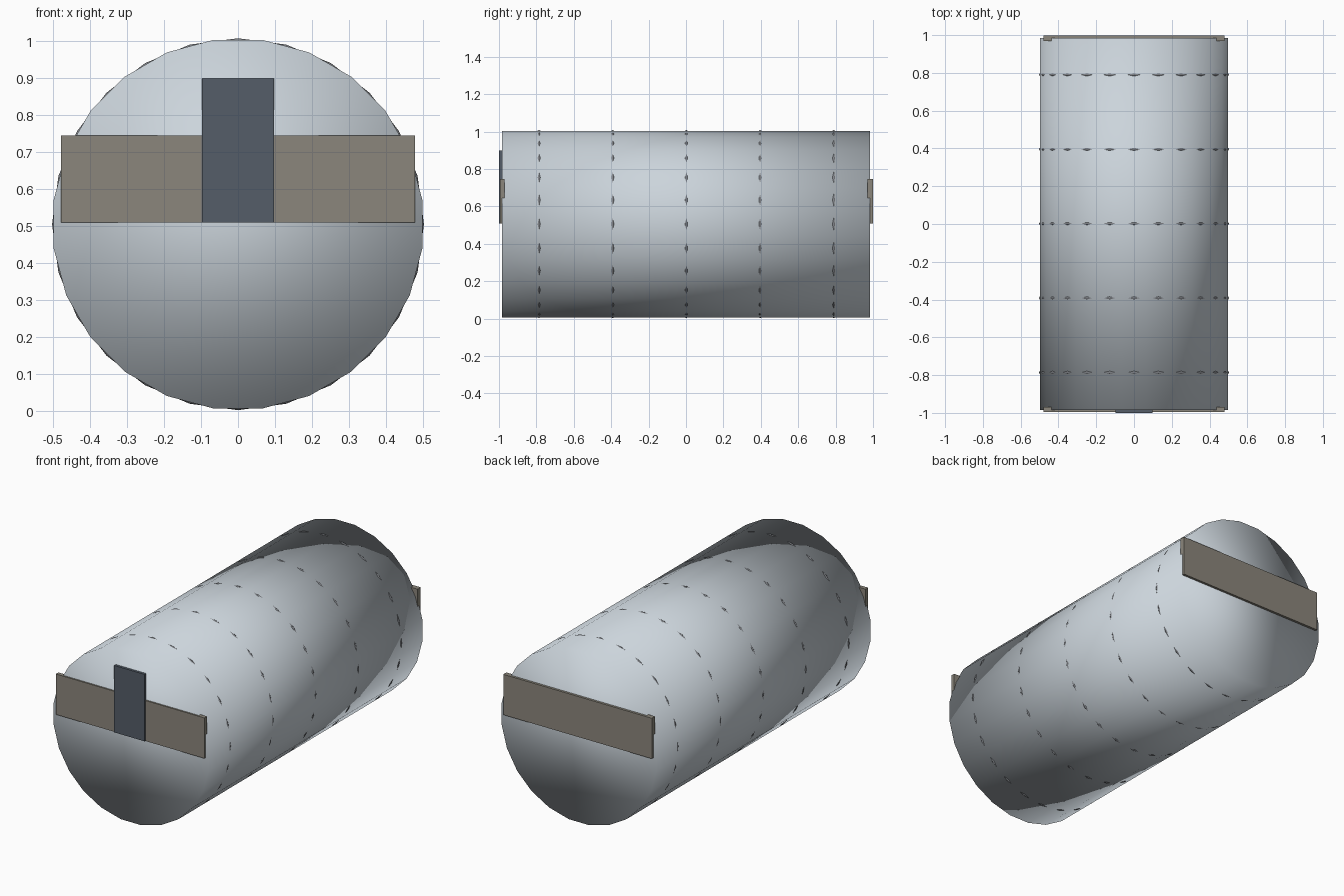
import bpy, bmesh, math
from mathutils import Matrix

if "Cube" in bpy.data.objects:
    bpy.data.objects.remove(bpy.data.objects["Cube"])

R, CZ, SIDES = 0.503, 0.5055, 24
HALF = 0.985


def material(name, rgb):
    m = bpy.data.materials.new(name)
    m.diffuse_color = (*rgb, 1)
    m.use_nodes = True
    m.node_tree.nodes["Principled BSDF"].inputs["Base Color"].default_value = m.diffuse_color
    return m


SHELL = material("pale_steel", (0.60, 0.66, 0.71))
BAND = material("dark_steel", (0.22, 0.23, 0.25))
BOARD = material("weathered_board", (0.26, 0.24, 0.20))
PANEL = material("slate_panel", (0.09, 0.11, 0.14))


def box(name, lo, hi, mat):
    bpy.ops.mesh.primitive_cube_add(size=1, location=[(a + b) / 2 for a, b in zip(lo, hi)])
    ob = bpy.context.object
    ob.name = name
    ob.scale = [b - a for a, b in zip(lo, hi)]
    bpy.ops.object.transform_apply(location=False, rotation=False, scale=True)
    ob.data.materials.append(mat)
    return ob


# Main drum lying along y, smooth shaded right over its flat ends
mesh = bpy.data.meshes.new("drum")
bm = bmesh.new()
spin = Matrix.Rotation(math.pi / 2, 4, 'X') @ Matrix.Rotation(math.pi / SIDES, 4, 'Z')
bmesh.ops.create_cone(bm, cap_ends=True, segments=SIDES, radius1=R, radius2=R,
                      depth=2 * HALF, matrix=spin)
for f in bm.faces:
    f.smooth = True
bm.to_mesh(mesh)
bm.free()
drum = bpy.data.objects.new("drum", mesh)
drum.location = (0, 0, CZ)
bpy.context.collection.objects.link(drum)
mesh.materials.append(SHELL)

# Thin hoops whose corners poke through the middle of each drum face
for i in range(-2, 3):
    bpy.ops.mesh.primitive_torus_add(major_segments=SIDES, minor_segments=6,
                                     major_radius=R - 0.008, minor_radius=0.008,
                                     location=(0, i * 0.394 + 0.002, CZ),
                                     rotation=(math.pi / 2, 0, 0))
    hoop = bpy.context.object
    hoop.name = f"hoop_{i + 3}"
    hoop.data.materials.append(BAND)
    bpy.ops.object.shade_smooth()

# Boards across both ends
box("front_board", (-0.479, -0.994, 0.51), (0.479, -0.970, 0.746), BOARD)
box("back_board", (-0.479, 0.970, 0.51), (0.479, 0.999, 0.746), BOARD)

# Upright panel on the front board
box("front_panel", (-0.098, -1.0, 0.51), (0.098, -0.980, 0.90), PANEL)
